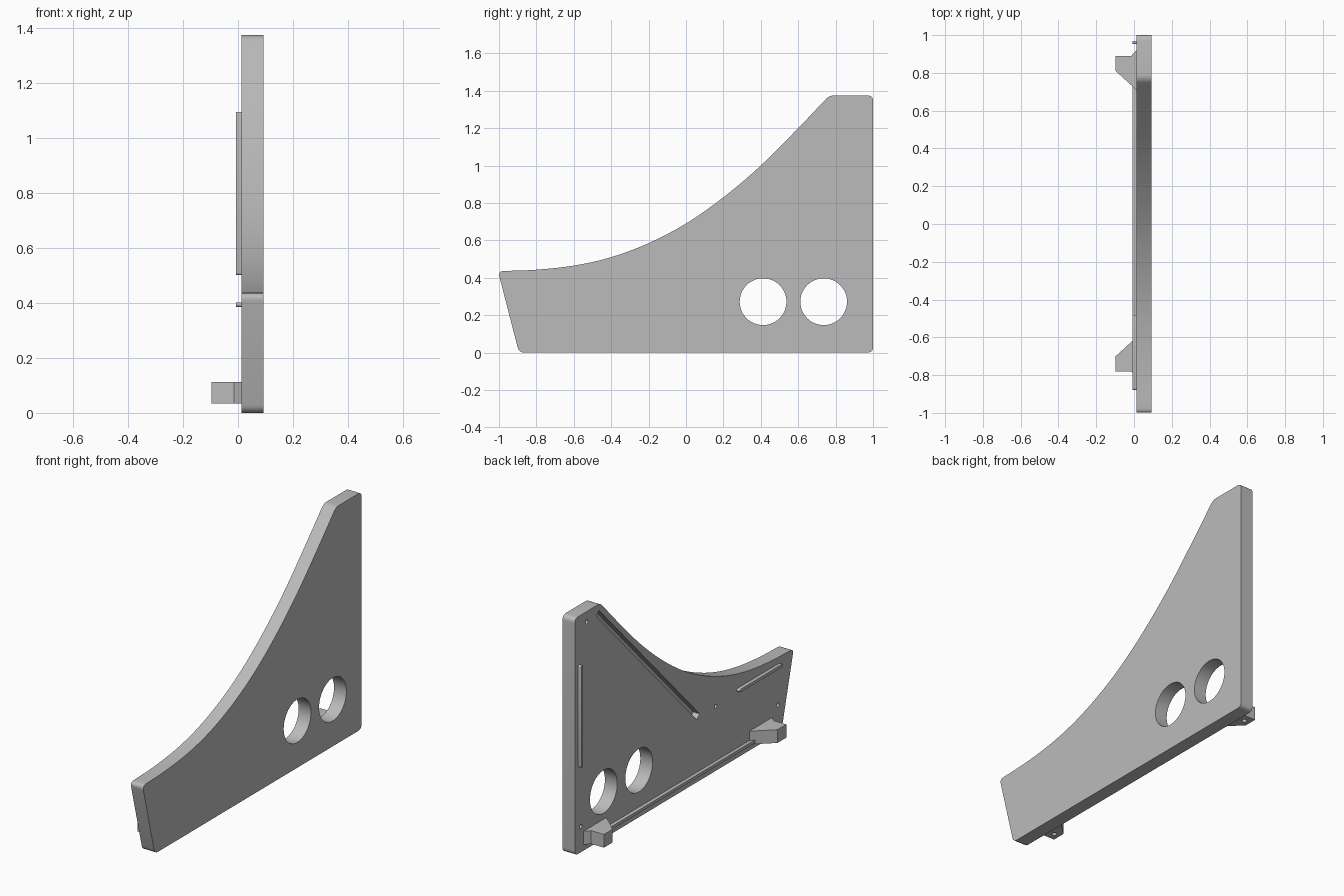
import bpy, bmesh, math
from mathutils import Vector, Matrix

cube = bpy.data.objects.get("Cube")
if cube:
    bpy.data.objects.remove(cube, do_unlink=True)

grey = bpy.data.materials.new("light grey plastic")
grey.use_nodes = True
grey.diffuse_color = (0.5, 0.5, 0.5, 1)
grey.node_tree.nodes["Principled BSDF"].inputs["Base Color"].default_value = (0.5, 0.5, 0.5, 1)

INNER, OUTER, RIB = 0.013, 0.092, -0.008


def prism(name, points, start, depth):
    """Extrude a closed loop of 3D points along the vector depth."""
    bm = bmesh.new()
    face = bm.faces.new([bm.verts.new(Vector(p) + Vector(start)) for p in points])
    ext = bmesh.ops.extrude_face_region(bm, geom=[face])
    bmesh.ops.translate(bm, vec=depth, verts=[v for v in ext["geom"] if isinstance(v, bmesh.types.BMVert)])
    bmesh.ops.recalc_face_normals(bm, faces=bm.faces)
    mesh = bpy.data.meshes.new(name)
    bm.to_mesh(mesh)
    bm.free()
    mesh.materials.append(grey)
    obj = bpy.data.objects.new(name, mesh)
    bpy.context.collection.objects.link(obj)
    return obj


def smooth(obj):
    bpy.ops.object.select_all(action="DESELECT")
    obj.select_set(True)
    bpy.context.view_layer.objects.active = obj
    bpy.ops.object.shade_smooth_by_angle(angle=math.radians(30))


def cut(target, cutters):
    """Subtract the cutters and remove them."""
    bpy.context.view_layer.objects.active = target
    for c in cutters:
        c.hide_render = True
        mod = target.modifiers.new("cut", "BOOLEAN")
        mod.operation, mod.solver, mod.object = "DIFFERENCE", "EXACT", c
        bpy.ops.object.modifier_apply(modifier=mod.name)
        bpy.data.objects.remove(c, do_unlink=True)


def circle(r, n):
    return [(r * math.cos(2 * math.pi * i / n), r * math.sin(2 * math.pi * i / n)) for i in range(n)]


def side_disc(name, y, z, r, x0, x1, n):
    return prism(name, [(0, y + a, z + b) for a, b in circle(r, n)], (x0, 0, 0), (x1 - x0, 0, 0))


def rounded(before, corner, after, r=0.03):
    """Short arc replacing a sharp corner."""
    c = Vector(corner)
    a = c + (Vector(before) - c).normalized() * r
    b = c + (Vector(after) - c).normalized() * r
    return [a * (1 - t) ** 2 + c * 2 * t * (1 - t) + b * t * t for t in (i / 6 for i in range(7))]


def spline(pts, steps=4):
    """Smooth curve through the points."""
    p = [Vector(q) for q in pts]
    p = [2 * p[0] - p[1]] + p + [2 * p[-1] - p[-2]]
    out = []
    for a, b, c, d in zip(p, p[1:], p[2:], p[3:]):
        for i in range(steps):
            t = i / steps
            out.append(0.5 * (2 * b + (c - a) * t + (2 * a - 5 * b + 4 * c - d) * t * t
                              + (3 * b - a - 3 * c + d) * t ** 3))
    return out + [p[-2]]


# Side panel with a sweeping upper edge
sweep = spline([(-0.95, 0.437), (-0.8, 0.443), (-0.6, 0.465), (-0.4, 0.51), (-0.2, 0.585),
                (0, 0.69), (0.2, 0.83), (0.4, 1.0), (0.6, 1.2), (0.74, 1.347)])
front_top, front_low = (-1.005, 0.435), (-0.893, 0)
back_low, back_top, crest = (1, 0), (1, 1.375), (0.767, 1.375)
outline = rounded(front_low, front_top, sweep[0]) + sweep
outline += rounded(sweep[-1], crest, back_top, 0.025)
outline += rounded(crest, back_top, back_low) + rounded(back_top, back_low, front_low)
outline += rounded(back_low, front_low, front_top)
panel = prism("side_panel", [(0, p.x, p.y) for p in outline], (INNER, 0, 0), (OUTER - INNER, 0, 0))

# Through holes, small peg holes and the diagonal groove
cutters = [side_disc("port_cutter", y, 0.272, 0.125, -0.2, 0.3, 48) for y in (0.412, 0.736)]
cutters += [side_disc("peg_cutter", y, z, 0.012, -0.1, INNER + 0.04, 16)
            for y, z in ((0.89, 1.315), (-0.29, 0.375), (-0.86, 0.165), (0.945, 0.15))]
high, low = Vector((0, 0.79, 1.325)), Vector((0, -0.13, 0.375))
side = Matrix.Rotation(math.pi / 2, 3, "X") @ (low - high).normalized() * 0.018
cutters.append(prism("groove_cutter", [high + side, low + side, low - side, high - side],
                     (-0.1, 0, 0), (0.1 + INNER + 0.04, 0, 0)))
cut(panel, cutters)
smooth(panel)


# Raised ribs with rounded ends on the inner face
def rib(name, a, b, r=0.0085):
    a, b = Vector(a), Vector(b)
    ang = math.atan2((b - a).y, (b - a).x)
    pts = []
    for centre, turn in ((b, -math.pi / 2), (a, math.pi / 2)):
        for i in range(9):
            t = ang + turn + math.pi * i / 8
            pts.append((0, centre.x + r * math.cos(t), centre.y + r * math.sin(t)))
    smooth(prism(name, pts, (RIB, 0, 0), (INNER - RIB + 0.005, 0, 0)))


rib("back_rib", (0.961, 0.51), (0.961, 1.087))
rib("front_rib", (-0.87, 0.394), (-0.49, 0.394))
rib("lower_rib", (-0.68, 0.05), (0.78, 0.05))

# Mounting brackets, mirrored front to back, with a blind hole underneath
for name, s, y in (("front_bracket", -1, -0.78), ("back_bracket", 1, 0.89)):
    shape = [(0.018, 0.035), (-0.015, 0), (-0.097, 0), (-0.097, -0.08), (0.018, -0.185)]
    bracket = prism(name, [(x, y + s * d, 0) for x, d in shape], (0, 0, 0.035), (0, 0, 0.077))
    hole = prism("bracket_cutter", [(a - 0.06, y - s * 0.045 + b, 0) for a, b in circle(0.013, 16)],
                 (0, 0, 0), (0, 0, 0.085))
    cut(bracket, [hole])
    smooth(bracket)
